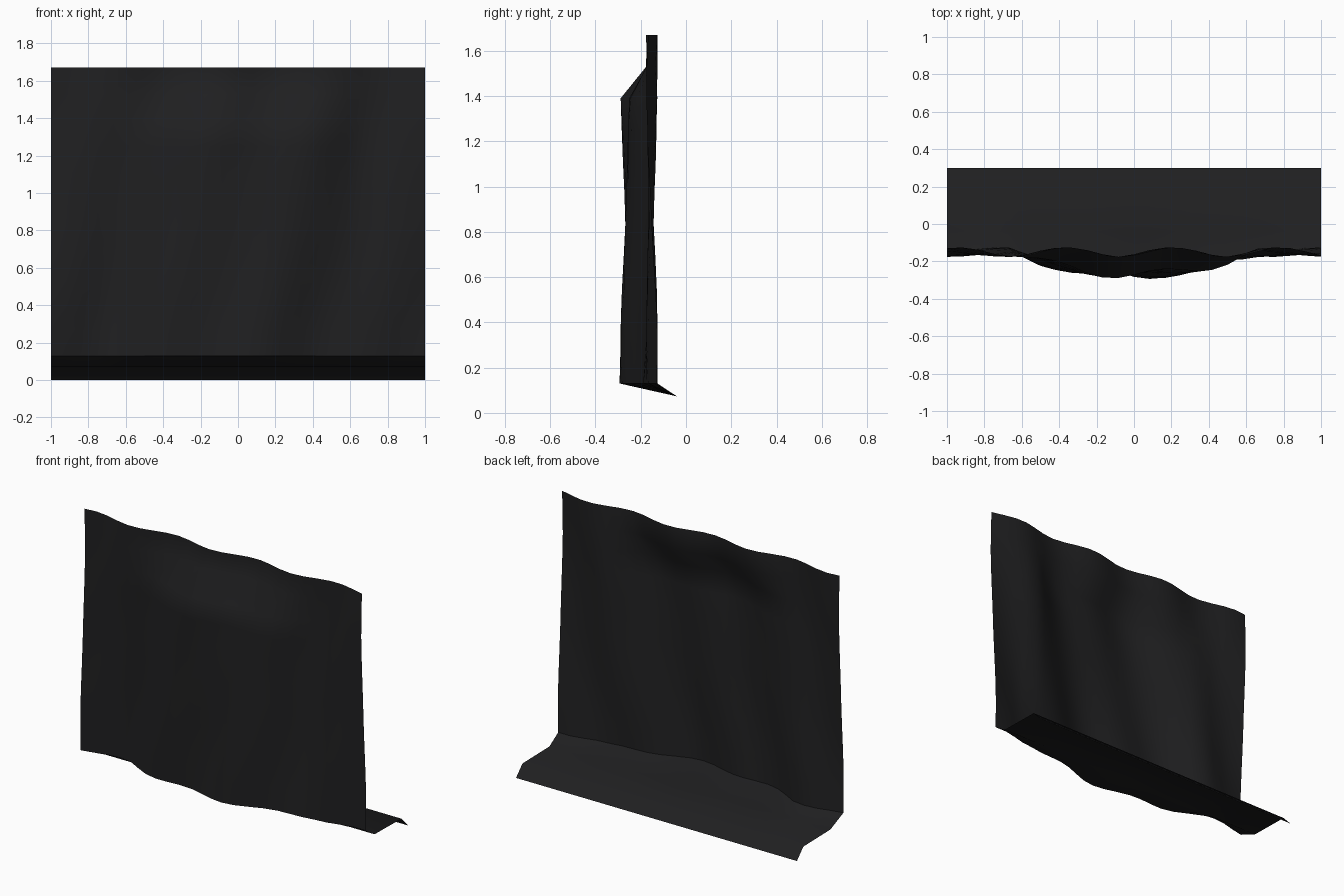
import bpy, bmesh, math

if "Cube" in bpy.data.objects:
    bpy.data.objects.remove(bpy.data.objects["Cube"])

COLS, ROWS = 24, 11
Z0, Z1 = 0.13, 1.67

mat = bpy.data.materials.new("dark_cloth")
mat.diffuse_color = (0.014, 0.014, 0.015, 1)
mat.use_nodes = True
mat.node_tree.nodes["Principled BSDF"].inputs["Base Color"].default_value = mat.diffuse_color


def cloth_y(x, z):
    """Depth of the hanging cloth: slanted folds plus a central forward bulge."""
    t = min(1, abs(z - 0.93) / 0.5)
    fold = 0.025 * (0.55 + 0.45 * t) * math.cos(11 * (x - 0.22) + 2.9 * (Z1 - z))
    ramp = max(0, min(1, (1.53 - z) / 0.14))
    bulge = 0.12 * max(0, 1 - (x / 0.65) ** 2) * ramp
    return -0.151 + fold - bulge


def sheet(name, rows, point):
    """Smooth grid surface; point(x, row) gives the y and z of each vertex."""
    bm = bmesh.new()
    xs = [-1 + 2 * i / COLS for i in range(COLS + 1)]
    grid = [[bm.verts.new((x, *point(x, r))) for x in xs] for r in range(rows + 1)]
    for a, b in zip(grid, grid[1:]):
        for i in range(COLS):
            f = bm.faces.new((a[i], a[i + 1], b[i + 1], b[i]))
            f.smooth = True
    me = bpy.data.meshes.new(name)
    bm.to_mesh(me)
    bm.free()
    me.materials.append(mat)
    ob = bpy.data.objects.new(name, me)
    bpy.context.collection.objects.link(ob)
    return ob


# hanging panel with folds
def panel_point(x, r):
    z = Z0 + (Z1 - Z0) * r / ROWS
    return cloth_y(x, z), z


sheet("hanging_cloth", ROWS, panel_point)

# flap running back from the panel's lower edge to the ground
PROFILE = [(-0.04, 0.073), (0.235, 0.068), (0.30, 0.0)]


def flap_point(x, r):
    r = 3 - r  # from the ground edge up, so the normals face upwards
    return (cloth_y(x, Z0), Z0) if r == 0 else PROFILE[r - 1]


flap = sheet("lower_flap", 3, flap_point)
flap.data.flip_normals()
